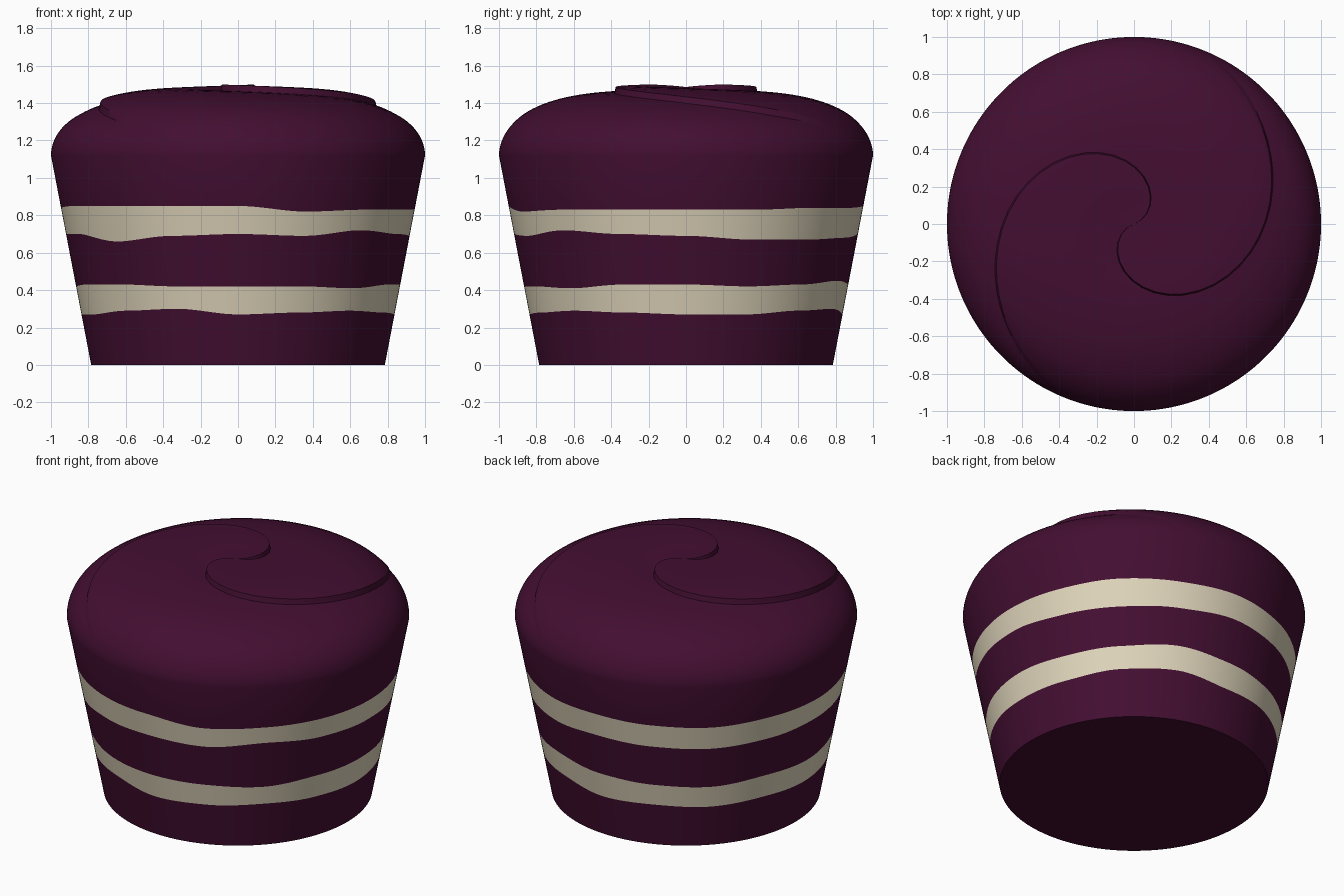
import bpy
import bmesh
from math import sin, cos, pi, radians, sqrt, tau

if "Cube" in bpy.data.objects:
    bpy.data.objects.remove(bpy.data.objects["Cube"], do_unlink=True)

SEGMENTS = 192
CROWN_RINGS = 36
RIM_Z = 1.12
TWIST = radians(230)      # how far the top swirl turns from centre to rim
START = radians(70)       # where the swirl meets the rim
STEP = 0.032              # height of the swirl's fold


def make_material(name, color):
    mat = bpy.data.materials.new(name)
    mat.use_nodes = True
    mat.diffuse_color = color
    bsdf = mat.node_tree.nodes["Principled BSDF"]
    bsdf.inputs["Base Color"].default_value = color
    bsdf.inputs["Roughness"].default_value = 0.8
    return mat


plum = make_material("plum", (0.056, 0.0045, 0.031, 1))
cream = make_material("cream", (0.73, 0.655, 0.49, 1))

# Wavy band edges: heights in hundredths, evenly spaced around the side from +x
EDGES = [
    (27, 27, 29, 30, 27, 28, 27, 28, 27, 27, 29, 30, 27, 28, 29, 28),
    (43, 42, 43, 45, 43, 42, 41, 43, 42, 43, 43, 42, 42, 42, 41, 43),
    (69, 67, 67, 68, 70, 69, 68, 69, 70, 70, 66, 69, 70, 69, 72, 70),
    (83, 83, 84, 84, 85, 84, 83, 84, 84, 85, 85, 85, 85, 82, 83, 83),
]


def edge_height(edge, angle):
    """Smoothly blend between neighbouring heights."""
    pos = (angle % tau) / tau * len(edge)
    i = int(pos)
    f = pos - i
    f = f * f * (3 - 2 * f)
    a, b = edge[i % len(edge)], edge[(i + 1) % len(edge)]
    return (a + (b - a) * f) / 100


def side_point(angle, z):
    r = 0.785 + (1 - 0.785) * z / RIM_Z
    return (r * cos(angle), r * sin(angle), z)


def crown_point(j, r):
    angle = START + tau * j / SEGMENTS + TWIST * (r - 1)
    half = SEGMENTS // 2
    saw = 0.5 - (j % half) / half
    fade = min(1, r / 0.2) * min(1, (1 - r) / 0.15)
    z = RIM_Z + 0.365 * sqrt(max(0, 1 - r ** 3)) + STEP * saw * fade
    return (r * cos(angle), r * sin(angle), z)


bm = bmesh.new()
columns = range(SEGMENTS)
angles = [START + tau * j / SEGMENTS for j in columns]

# Side rings: base, four band edges, rim
rings = [[bm.verts.new(side_point(a, 0)) for a in angles]]
for edge in EDGES:
    rings.append([bm.verts.new(side_point(a, edge_height(edge, a))) for a in angles])
rings.append([bm.verts.new(side_point(a, RIM_Z)) for a in angles])

# Crown rings follow the swirl so its two folds stay crisp
for k in range(1, CROWN_RINGS):
    r = cos(k / CROWN_RINGS * pi / 2)
    rings.append([bm.verts.new(crown_point(j, r)) for j in columns])

# Skin, with the two filling layers in cream
for row, (low, high) in enumerate(zip(rings, rings[1:])):
    for j in columns:
        n = (j + 1) % SEGMENTS
        face = bm.faces.new((low[j], low[n], high[n], high[j]))
        face.material_index = 1 if row in (1, 3) else 0

# Close the top and the base
tip = bm.verts.new((0, 0, RIM_Z + 0.365))
for j in columns:
    bm.faces.new((rings[-1][j], rings[-1][(j + 1) % SEGMENTS], tip))
bm.faces.new(rings[0][::-1])

mesh = bpy.data.meshes.new("layered_cake")
bm.to_mesh(mesh)
bm.free()
mesh.materials.append(plum)
mesh.materials.append(cream)
cake = bpy.data.objects.new("layered_cake", mesh)
bpy.context.collection.objects.link(cake)

bpy.ops.object.select_all(action="DESELECT")
cake.select_set(True)
bpy.context.view_layer.objects.active = cake
bpy.ops.object.shade_smooth_by_angle(angle=radians(40))
